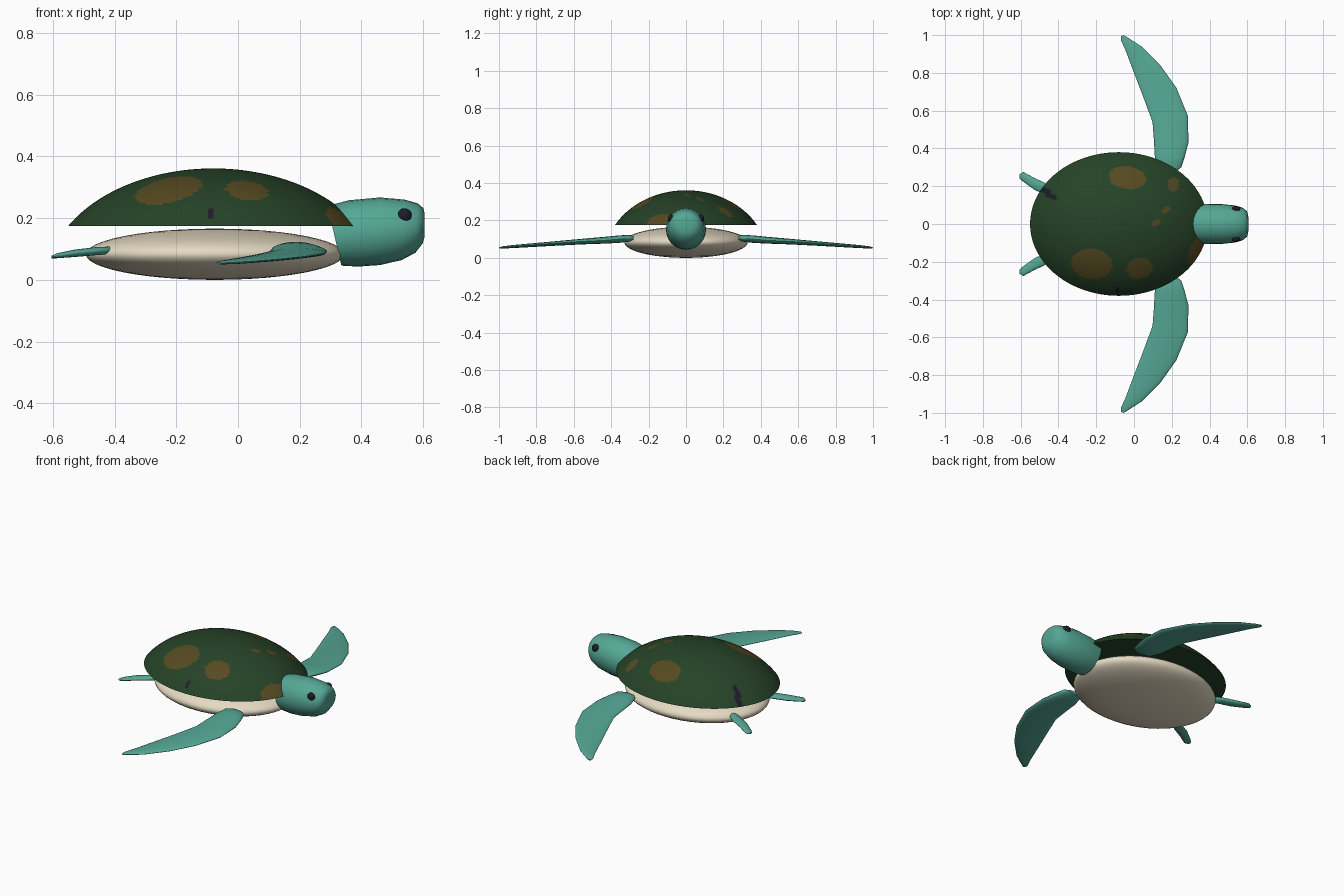
import bpy, bmesh
from math import sin, cos, pi, sqrt, radians
from mathutils import Vector

if "Cube" in bpy.data.objects:
    bpy.data.objects.remove(bpy.data.objects["Cube"])


def material(name, color):
    mat = bpy.data.materials.new(name)
    mat.use_nodes = True
    mat.diffuse_color = (*color, 1)
    mat.node_tree.nodes["Principled BSDF"].inputs["Base Color"].default_value = (*color, 1)
    return mat


SKIN = material("teal skin", (0.09, 0.39, 0.30))
SHELL = material("dark green shell", (0.019, 0.055, 0.02))
SPOT = material("brown spot", (0.091, 0.068, 0.015))
BELLY = material("cream belly", (0.78, 0.70, 0.54))
DARK = material("dark eye", (0.013, 0.012, 0.022))


def finish(bm, name, mats):
    bmesh.ops.recalc_face_normals(bm, faces=bm.faces)
    mesh = bpy.data.meshes.new(name)
    bm.to_mesh(mesh)
    bm.free()
    for mat in mats:
        mesh.materials.append(mat)
    obj = bpy.data.objects.new(name, mesh)
    bpy.context.collection.objects.link(obj)
    bpy.ops.object.select_all(action="DESELECT")
    obj.select_set(True)
    bpy.context.view_layer.objects.active = obj
    bpy.ops.object.shade_smooth_by_angle(angle=radians(40))
    return obj


def loft(rings):
    """Skin closed rings of points and cap both ends."""
    bm = bmesh.new()
    loops = [[bm.verts.new(p) for p in ring] for ring in rings]
    n = len(loops[0])
    for a, b in zip(loops, loops[1:]):
        for i in range(n):
            j = (i + 1) % n
            bm.faces.new((a[i], a[j], b[j], b[i]))
    bm.faces.new(loops[0])
    bm.faces.new(loops[-1])
    return bm


def section(a, b, side, count=24):
    """Ellipse with diameter a-b and the other half axis given by side."""
    a, b, side = Vector(a), Vector(b), Vector(side)
    mid, half = (a + b) / 2, (a - b) / 2
    return [mid + half * cos(2 * pi * i / count) + side * sin(2 * pi * i / count)
            for i in range(count)]


def ellipsoid(name, center, radii, mat, segments):
    bm = bmesh.new()
    bmesh.ops.create_uvsphere(bm, u_segments=segments, v_segments=segments // 2, radius=1)
    bmesh.ops.scale(bm, vec=radii, verts=bm.verts)
    bmesh.ops.translate(bm, vec=center, verts=bm.verts)
    return finish(bm, name, [mat])


# Shell: shallow dome with a flat underside, spotted by face position
CX, RX, RY, BASE, RISE = -0.08, 0.47, 0.38, 0.175, 0.186
STEPS, AROUND = 64, 160
rings = []
for k in range(STEPS, 0, -1):
    rho = k / STEPS
    z = BASE + RISE * (2 * sqrt(1 - 0.75 * rho * rho) - 1)
    rings.append([(CX + RX * rho * cos(2 * pi * i / AROUND),
                   RY * rho * sin(2 * pi * i / AROUND), z) for i in range(AROUND)])
bm = loft(rings)

# Spots: x, y, radius x, radius y, turn in degrees, material slot
spots = [(-0.225, -0.21, 0.11, 0.08, -8, 1), (0.03, -0.235, 0.07, 0.055, 15, 1),
         (0.345, -0.13, 0.09, 0.045, 60, 1), (-0.035, 0.245, 0.1, 0.06, -8, 1),
         (0.21, 0.21, 0.03, 0.04, 0, 1), (0.17, 0.075, 0.028, 0.014, 30, 1),
         (0.115, 0.005, 0.03, 0.015, 25, 1), (-0.46, 0.165, 0.06, 0.016, -32, 2),
         (-0.09, -0.35, 0.014, 0.015, 0, 2)]
for face in bm.faces:
    c = face.calc_center_median()
    if len(face.verts) > 4:
        continue
    for x, y, rx, ry, turn, slot in spots:
        t = radians(turn)
        u = (c.x - x) * cos(t) + (c.y - y) * sin(t)
        v = (c.y - y) * cos(t) - (c.x - x) * sin(t)
        if (u / rx) ** 2 + (v / ry) ** 2 < 1:
            face.material_index = slot
finish(bm, "shell", [SHELL, SPOT, DARK])

# Belly
ellipsoid("belly", (-0.075, 0, 0.083), (0.418, 0.33, 0.083), BELLY, 48)

# Head and neck: top x, top z, bottom x, bottom z, half width
head = [(0.29, 0.24, 0.335, 0.046, 0.095), (0.36, 0.258, 0.39, 0.043, 0.107),
        (0.46, 0.267, 0.46, 0.048, 0.106), (0.54, 0.26, 0.53, 0.064, 0.098),
        (0.582, 0.248, 0.575, 0.088, 0.085), (0.6, 0.233, 0.598, 0.118, 0.066),
        (0.605, 0.215, 0.605, 0.14, 0.04)]
bm = loft([section((tx, 0, tz), (bx, 0, bz), (0, w, 0)) for tx, tz, bx, bz, w in head])
finish(bm, "head", [SKIN])

# Flippers: leading x, y, trailing x, y, height, half thickness
fore = [(0.225, 0.28, 0.145, 0.28, 0.106, 0.009), (0.25, 0.30, 0.125, 0.30, 0.105, 0.018),
        (0.27, 0.36, 0.11, 0.36, 0.1, 0.02), (0.288, 0.43, 0.105, 0.45, 0.094, 0.018),
        (0.286, 0.57, 0.098, 0.54, 0.087, 0.015), (0.225, 0.72, 0.05, 0.67, 0.077, 0.012),
        (0.14, 0.84, 0, 0.8, 0.068, 0.01), (0.04, 0.94, -0.045, 0.92, 0.06, 0.008),
        (-0.03, 0.985, -0.07, 0.975, 0.056, 0.006), (-0.055, 1, -0.07, 0.993, 0.054, 0.003)]
hind = [(-0.405, 0.165, -0.4, 0.135, 0.098, 0.006), (-0.42, 0.185, -0.41, 0.125, 0.096, 0.012),
        (-0.46, 0.212, -0.46, 0.15, 0.093, 0.013), (-0.53, 0.245, -0.53, 0.183, 0.086, 0.012),
        (-0.585, 0.275, -0.588, 0.225, 0.078, 0.008), (-0.605, 0.264, -0.605, 0.242, 0.074, 0.004)]
for side, s in (("front", -1), ("back", 1)):
    for name, stations in (("fore_flipper", fore), ("hind_flipper", hind)):
        bm = loft([section((lx, s * ly, z), (tx, s * ty, z), (0, 0, th))
                   for lx, ly, tx, ty, z, th in stations])
        finish(bm, f"{name}_{side}", [SKIN])
    # Eyes
    ellipsoid(f"eye_{side}", (0.54, s * 0.08, 0.209), (0.023, 0.016, 0.023), DARK, 20)
